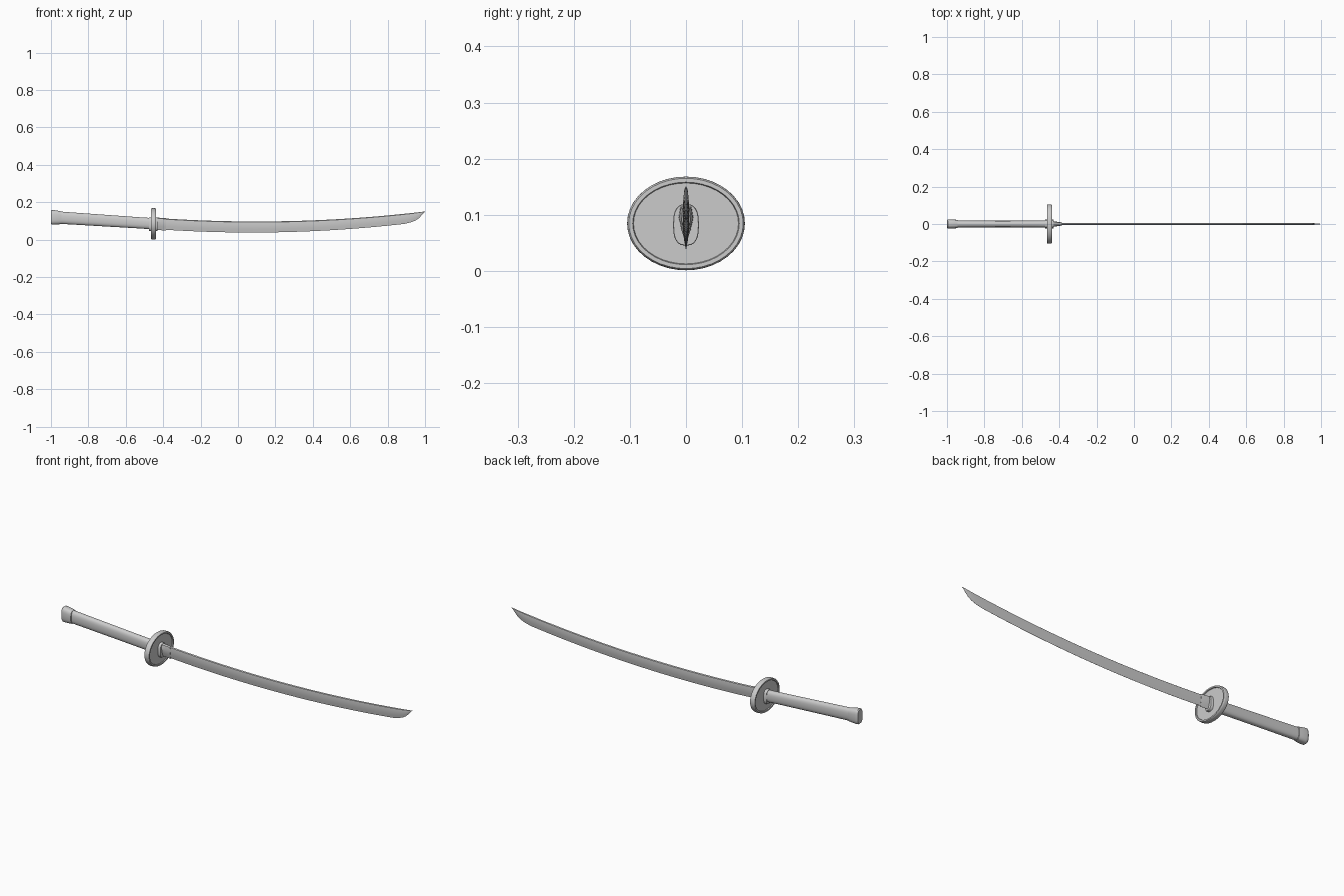
import bpy, bmesh, math

if "Cube" in bpy.data.objects:
    bpy.data.objects.remove(bpy.data.objects["Cube"])


def loft(name, rings, angle=35):
    """Skin a list of equal-length closed rings and cap both ends."""
    bm = bmesh.new()
    loops = [[bm.verts.new(p) for p in ring] for ring in rings]
    n = len(loops[0])
    for a, b in zip(loops, loops[1:]):
        for i in range(n):
            j = (i + 1) % n
            bm.faces.new((a[i], a[j], b[j], b[i]))
    bm.faces.new(loops[0])
    bm.faces.new(loops[-1])
    bmesh.ops.recalc_face_normals(bm, faces=bm.faces)
    me = bpy.data.meshes.new(name)
    bm.to_mesh(me)
    bm.free()
    ob = bpy.data.objects.new(name, me)
    bpy.context.collection.objects.link(ob)
    bpy.ops.object.select_all(action='DESELECT')
    ob.select_set(True)
    bpy.context.view_layer.objects.active = ob
    bpy.ops.object.shade_smooth_by_angle(angle=math.radians(angle))
    return ob


def oval(x, z, hy, hz, n=24, power=1.0):
    """Ring in the YZ plane; power below 1 makes the oval squarer."""
    ring = []
    for i in range(n):
        t = 2 * math.pi * i / n
        c, s = math.cos(t), math.sin(t)
        ring.append((x, hy * math.copysign(abs(c) ** power, c),
                     z + hz * math.copysign(abs(s) ** power, s)))
    return ring


def grip_z(x):
    return 0.085 - 0.065 * (x + 0.455)


def spine_z(x):
    return 0.097 + 0.066 * (x - 0.1) ** 2


# Grip: oval, straight, slightly waisted
loft("grip", [oval(x, grip_z(x), hy, hz, power=0.8) for x, hy, hz in
              [(-0.97, 0.019, 0.033), (-0.85, 0.018, 0.032), (-0.7, 0.0175, 0.031),
               (-0.55, 0.018, 0.030), (-0.45, 0.019, 0.030)]])

# Pommel cap with rounded rear edge
loft("pommel_cap", [oval(x, grip_z(x), hy, hz, power=0.7) for x, hy, hz in
                    [(-1.0, 0.020, 0.035), (-0.995, 0.0235, 0.039), (-0.985, 0.0245, 0.039),
                     (-0.96, 0.0235, 0.036), (-0.945, 0.022, 0.034), (-0.943, 0.017, 0.030)]])

# Guard: oval disc with raised rounded rim on both faces
half = [(0.009, 0.0), (0.009, 0.007), (0.0135, 0.009), (0.0125, 0.002), (0.008, 0.0)]
guard = [(half[0][0], 0.0115)] + [(0.0135, 0.010), (0.0135, 0.003), (0.010, 0.0005), (0.005, 0.0)]
profile = [(-d, inset) for d, inset in guard] + [(d, inset) for d, inset in reversed(guard)]
loft("guard", [oval(-0.4525 + d, 0.0845, 0.105 - i, 0.0835 - i, n=40) for d, i in profile])

# Washers either side of the guard
loft("guard_washer", [oval(x, 0.082, hy, hz, power=0.75) for x, hy, hz in
                      [(-0.476, 0.022, 0.036), (-0.474, 0.023, 0.037),
                       (-0.432, 0.023, 0.037), (-0.43, 0.022, 0.036)]])


def wedge(x, top, bottom, w):
    """Blade section: peaked spine, ridge line, single sharp edge."""
    h = top - bottom
    side = [(w * 0.75, top - h * 0.06), (w, top - h * 0.35), (w * 0.6, top - h * 0.7)]
    return ([(x, 0, top)] + [(x, y, z) for y, z in side] + [(x, 0.0003, bottom),
            (x, -0.0003, bottom)] + [(x, -y, z) for y, z in reversed(side)])


# Blade collar, thinning toward the blade
loft("blade_collar", [wedge(x, spine_z(x) + 0.002, spine_z(x) - 0.064, w) for x, w in
                      [(-0.45, 0.014), (-0.41, 0.012), (-0.385, 0.008)]], 20)

# Blade: curved sweep, then edge curling up into the point
rings = []
for i in range(33):
    x = -0.45 + 1.34 * i / 32
    rings.append(wedge(x, spine_z(x), spine_z(x) - 0.060 + 0.006 * (i / 32) ** 2,
                       0.0065 - 0.0015 * i / 32))
for x, h, w in [(0.92, 0.050, 0.005), (0.945, 0.044, 0.0045), (0.965, 0.034, 0.004),
                (0.98, 0.020, 0.003), (0.99, 0.010, 0.002), (1.0, 0.001, 0.0006)]:
    rings.append(wedge(x, spine_z(x), spine_z(x) - h, w))
loft("blade", rings, 20)
